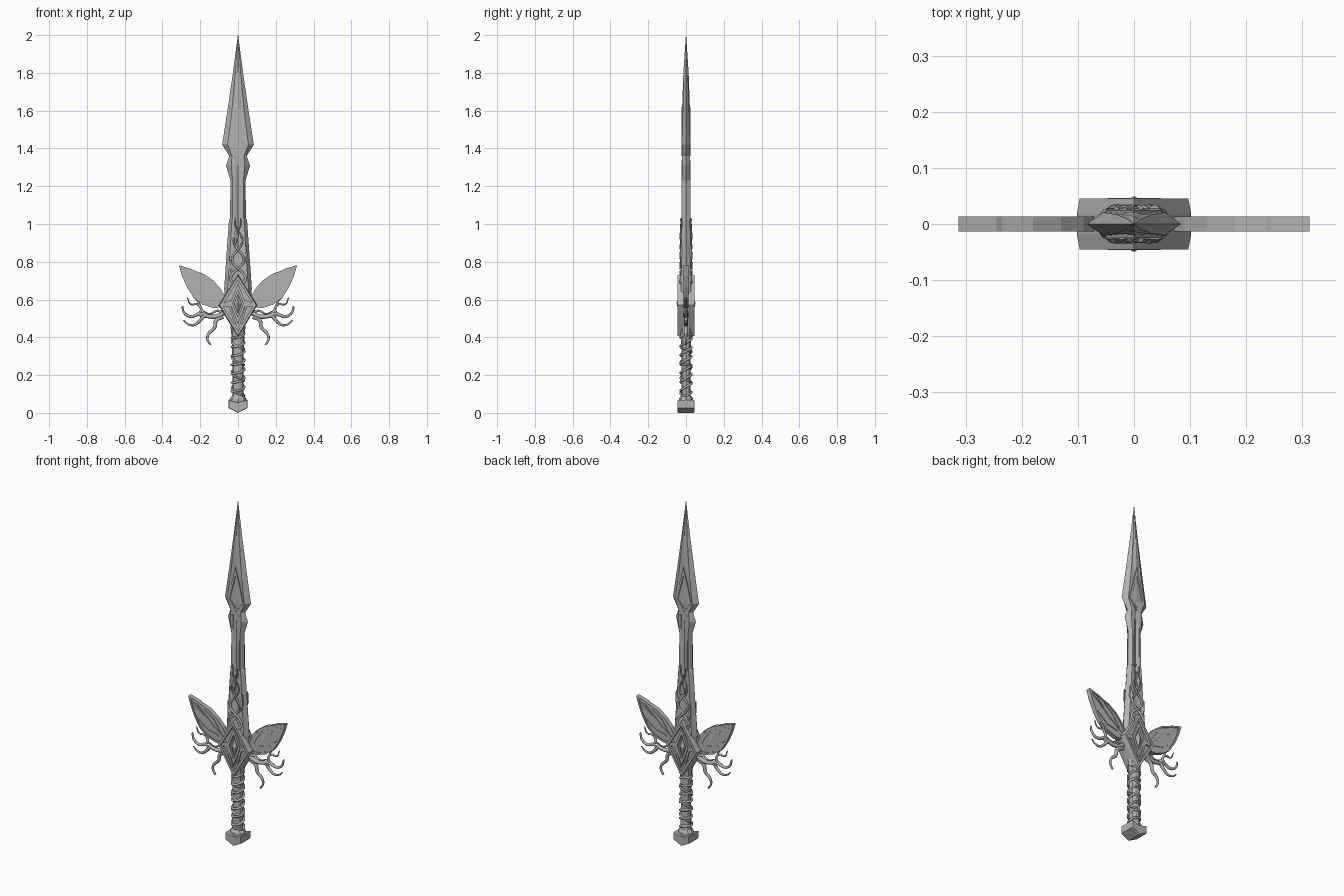
import bpy, bmesh
from math import sin, cos, pi
from mathutils import Vector

cube = bpy.data.objects.get("Cube")
if cube:
    bpy.data.objects.remove(cube, do_unlink=True)

# One plain material for the whole sword
stone = bpy.data.materials.new("stone_grey")
stone.use_nodes = True
grey = (0.45, 0.45, 0.45, 1)
stone.diffuse_color = grey
stone.node_tree.nodes["Principled BSDF"].inputs["Base Color"].default_value = grey


def add_object(name, mesh):
    ob = bpy.data.objects.new(name, mesh)
    bpy.context.scene.collection.objects.link(ob)
    mesh.materials.clear()
    mesh.materials.append(stone)
    return ob


def loft(name, rings, cyclic=False):
    """Skin a row of equal rings; cap the ends unless cyclic."""
    bm = bmesh.new()
    rows = [[bm.verts.new(p) for p in ring] for ring in rings]
    n = len(rows[0])
    pairs = list(zip(rows, rows[1:]))
    if cyclic:
        pairs.append((rows[-1], rows[0]))
    for a, b in pairs:
        for i in range(n):
            j = (i + 1) % n
            bm.faces.new((a[i], a[j], b[j], b[i]))
    if not cyclic:
        bm.faces.new(rows[0])
        bm.faces.new(rows[-1])
    bmesh.ops.recalc_face_normals(bm, faces=bm.faces)
    mesh = bpy.data.meshes.new(name)
    bm.to_mesh(mesh)
    bm.free()
    return add_object(name, mesh)


def at(outline, y):
    return [(x, y, z) for x, z in outline]


def prism(name, outline, y0, y1):
    return loft(name, [at(outline, y0), at(outline, y1)])


def shrink(outline, k, centre=None):
    n = len(outline)
    cx, cz = centre or (sum(p[0] for p in outline) / n, sum(p[1] for p in outline) / n)
    return [(cx + (x - cx) * k, cz + (z - cz) * k) for x, z in outline]


def frame(name, outline, k, y0, y1, centre=None, chamfer=1.0):
    """Raised border following an outline, with an optional slanted outer wall."""
    inner = shrink(outline, k, centre)
    slim = shrink(outline, chamfer, centre)
    return loft(name, [at(outline, y0), at(slim, y1), at(inner, y1), at(inner, y0)], True)


def tube(name, points, radius, tip=1.0, sides=2):
    """Smooth tapering tube through points."""
    cu = bpy.data.curves.new(name, 'CURVE')
    cu.dimensions = '3D'
    cu.bevel_depth = radius
    cu.bevel_resolution = sides
    cu.resolution_u = 5
    cu.use_fill_caps = True
    sp = cu.splines.new('BEZIER')
    sp.bezier_points.add(len(points) - 1)
    for i, (bp, p) in enumerate(zip(sp.bezier_points, points)):
        bp.co = p
        bp.handle_left_type = bp.handle_right_type = 'AUTO'
        bp.radius = 1 + (tip - 1) * i / (len(points) - 1)
    tmp = bpy.data.objects.new(name + "_path", cu)
    bpy.context.scene.collection.objects.link(tmp)
    deps = bpy.context.evaluated_depsgraph_get()
    mesh = bpy.data.meshes.new_from_object(tmp.evaluated_get(deps))
    bpy.data.objects.remove(tmp, do_unlink=True)
    for poly in mesh.polygons:
        poly.use_smooth = len(poly.vertices) == 4
    mesh.name = name
    return add_object(name, mesh)


# Blade: height, half width, flat half width, flat depth, centre depth
def blade_ring(z, w, b, t, c):
    half = [(w, 0), (b, -t), (b * 0.6, -t), (0, -c), (-b * 0.6, -t), (-b, -t)]
    return [(x, y, z) for x, y in half + [(-x, -y) for x, y in half]]


loft("blade", [blade_ring(*s) for s in (
    (0.55, 0.07, 0.055, 0.026, 0.026), (0.66, 0.073, 0.055, 0.026, 0.024),
    (0.85, 0.06, 0.042, 0.024, 0.018), (1.02, 0.048, 0.032, 0.022, 0.013),
    (1.03, 0.042, 0.03, 0.022, 0.013), (1.23, 0.04, 0.028, 0.021, 0.013),
    (1.31, 0.064, 0.036, 0.021, 0.015), (1.36, 0.046, 0.032, 0.021, 0.017),
    (1.42, 0.084, 0.055, 0.021, 0.021), (1.60, 0.056, 0.032, 0.017, 0.021),
    (1.80, 0.027, 0.014, 0.010, 0.014), (2.0, 0.001, 0.0006, 0.0005, 0.0006))])

# Guard: chamfered diamond core
diamond = [(0, 0.735), (0.102, 0.57), (0, 0.40), (-0.102, 0.57)]
mid = (0, 0.57)
loft("guard_core", [at(shrink(diamond, k, mid), y) for k, y in
                    ((0.9, -0.03), (1, -0.018), (1, 0.018), (0.9, 0.03))])

for side, s in (("front", -1), ("back", 1)):
    # Guard ornament
    frame(side + "_guard_rim", diamond, 0.80, s * 0.018, s * 0.045, mid, 0.95)
    kite = [(0, 0.685), (0.042, 0.58), (0, 0.47), (-0.042, 0.58)]
    frame(side + "_guard_inner_rim", kite, 0.66, s * 0.025, s * 0.042, (0, 0.58))
    gem = [(0, 0.63), (0.02, 0.58), (0, 0.525), (-0.02, 0.58)]
    loft(side + "_guard_gem", [at(gem, s * 0.025), at(gem, s * 0.036),
                               at(shrink(gem, 0.1), s * 0.049)])
    for m in (-1, 1):
        bar = [(m * 0.038, 0.57), (m * 0.05, 0.57), (m * 0.016, 0.455), (m * 0.006, 0.455)]
        prism(side + "_guard_bar", bar, s * 0.025, s * 0.039)
        spur = [(m * 0.03, 0.60), (m * 0.085, 0.577), (m * 0.085, 0.563), (m * 0.03, 0.565)]
        prism(side + "_guard_spur", spur, s * 0.025, s * 0.038)
        # Raised lines flanking the fuller
        line = [(m * 0.018, 1.02), (m * 0.024, 1.02), (m * 0.022, 1.34), (m * 0.016, 1.34)]
        prism(side + "_fuller_edge", line, s * 0.012, s * 0.023)

    # Kite frame on the blade head
    head = [(0, 1.62), (0.05, 1.425), (0, 1.36), (-0.05, 1.425)]
    frame(side + "_head_frame", head, 0.74, s * 0.012, s * 0.025, (0, 1.43))

    # Entwined vines climbing the blade
    for m in (-1, 1):
        pts = []
        for i in range(13):
            f = i / 12
            wave = sin(f * 3.5 * pi + 0.5) * m
            pts.append((wave * (0.042 - 0.028 * f), s * (0.026 + 0.003 * m * cos(f * 7 * pi)),
                        0.68 + 0.35 * f))
        tube(side + "_blade_vine", pts, 0.0075, 0.45, 1)
    for x, z, lean in ((-0.035, 0.77, -0.012), (0.036, 0.83, 0.01), (-0.012, 0.93, 0.012)):
        leaf = [(x, z - 0.045), (x + 0.014, z), (x + lean, z + 0.06), (x - 0.014, z)]
        loft(side + "_vine_leaf", [at(leaf, s * 0.02), at(leaf, s * 0.028),
                                   at(shrink(leaf, 0.2), s * 0.034)])

# Wings and curling branches, one set per side
wing = [(0.06, 0.60), (0.09, 0.655), (0.13, 0.70), (0.18, 0.735), (0.235, 0.755),
        (0.245, 0.762), (0.313, 0.782), (0.298, 0.73), (0.27, 0.665), (0.235, 0.61),
        (0.19, 0.575), (0.13, 0.555), (0.07, 0.56)]
veins = [[(0.07, 0.585), (0.17, 0.66), (0.30, 0.765)], [(0.10, 0.61), (0.15, 0.685), (0.21, 0.73)],
         [(0.12, 0.60), (0.19, 0.615), (0.26, 0.67)], [(0.16, 0.655), (0.21, 0.70), (0.26, 0.75)]]
branches = [
    ("main_branch", 0.014, 0.35, [(0.06, 0.545), (0.10, 0.515), (0.15, 0.51), (0.20, 0.525),
                                  (0.25, 0.51), (0.285, 0.53), (0.295, 0.565)]),
    ("upper_curl", 0.010, 0.3, [(0.16, 0.512), (0.20, 0.52), (0.195, 0.55), (0.215, 0.575),
                                (0.25, 0.575), (0.268, 0.61)]),
    ("short_curl", 0.008, 0.3, [(0.07, 0.53), (0.11, 0.54), (0.15, 0.525), (0.185, 0.54)]),
    ("lower_curl", 0.010, 0.3, [(0.18, 0.515), (0.205, 0.485), (0.235, 0.465), (0.265, 0.47),
                                (0.288, 0.49)]),
    ("hanging_tendril", 0.012, 0.4, [(0.08, 0.51), (0.115, 0.49), (0.125, 0.45), (0.155, 0.42),
                                     (0.162, 0.39), (0.145, 0.36)]),
    ("fork_tip", 0.007, 0.3, [(0.20, 0.56), (0.215, 0.595), (0.235, 0.61)]),
]
for side, m in (("left", 1), ("right", -1)):
    flip = [(m * x, z) for x, z in wing]
    prism(side + "_wing_membrane", flip, -0.008, 0.008)
    frame(side + "_wing_rim", flip, 0.88, -0.013, 0.013)
    for vein in veins:
        (ax, az), (bx, bz), (cx, cz) = vein
        w = 0.004
        strip = [(ax, az - w), (bx, bz - w), (cx, cz), (bx, bz + w), (ax, az + w)]
        prism(side + "_wing_vein", [(m * x, z) for x, z in strip], -0.012, 0.012)
    for name, r, tip, path in branches:
        tube(side + "_" + name, [(m * x, 0, z) for x, z in path], r, tip)


# Grip with crossing cord
def grip_ring(z, r, n=10):
    return [(r * cos(2 * pi * i / n), r * 0.85 * sin(2 * pi * i / n), z) for i in range(n)]


loft("grip", [grip_ring(z, r) for z, r in
              ((0.05, 0.036), (0.10, 0.03), (0.25, 0.029), (0.38, 0.032), (0.46, 0.04))])
for name, turns, way, r in (("cord_wrap", 7, 1, 0.0065), ("cross_wrap", 4, -1, 0.0055)):
    steps = turns * 8
    pts = []
    for i in range(steps + 1):
        a = way * 2 * pi * turns * i / steps
        z = 0.09 + 0.33 * i / steps + 0.008 * sin(a)
        pts.append((0.033 * cos(a), 0.029 * sin(a), z))
    tube(name, pts, r, 1, 1)

# Pommel: chevron block and collar
chevron = [(-0.05, 0.026), (0, 0), (0.05, 0.026), (0.05, 0.068), (0, 0.056), (-0.05, 0.068)]
pommel = loft("pommel", [at(shrink(chevron, k), y) for k, y in
                         ((0.94, -0.046), (1, -0.038), (1, 0.038), (0.94, 0.046))])
loft("pommel_collar", [grip_ring(z, r, 8) for z, r in
                       ((0.045, 0.046), (0.075, 0.044), (0.09, 0.034))])
